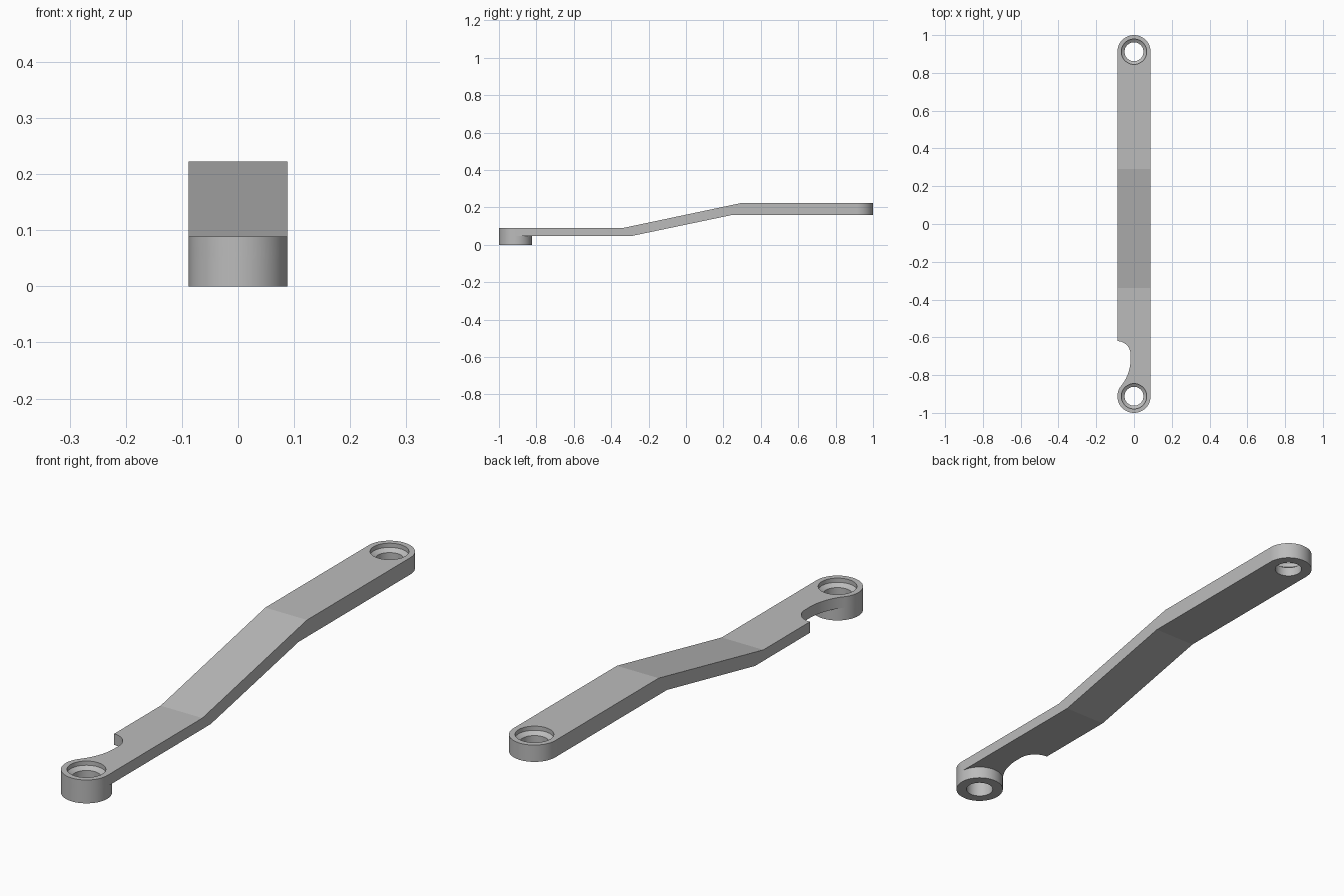
import bpy
import math

if "Cube" in bpy.data.objects:
    bpy.data.objects.remove(bpy.data.objects["Cube"])

R = 0.088            # half width and end radius
END = 1 - R          # distance of each bore from the middle
LOW_TOP, HIGH_TOP = 0.089, 0.222
SEG = 64

grey = bpy.data.materials.new("plain_grey")
grey.use_nodes = True
COLOUR = (0.5, 0.5, 0.5, 1)
grey.diffuse_color = COLOUR
grey.node_tree.nodes["Principled BSDF"].inputs["Base Color"].default_value = COLOUR


def arc(cx, cy, r, start, end, steps):
    """Points on an arc, angles in degrees."""
    angles = [math.radians(start + (end - start) * i / steps) for i in range(steps + 1)]
    return [(cx + r * math.cos(a), cy + r * math.sin(a)) for a in angles]


def loft(name, rings):
    """Closed solid through rings of equal point count."""
    n = len(rings[0])
    verts = [p for ring in rings for p in ring]
    faces = [list(range(n))[::-1], [len(verts) - n + i for i in range(n)]]
    for k in range(len(rings) - 1):
        for i in range(n):
            j = (i + 1) % n
            faces.append([k * n + i, k * n + j, (k + 1) * n + j, (k + 1) * n + i])
    mesh = bpy.data.meshes.new(name)
    mesh.from_pydata(verts, [], faces)
    mesh.materials.append(grey)
    obj = bpy.data.objects.new(name, mesh)
    bpy.context.collection.objects.link(obj)
    return obj


def turned(name, y, profile):
    """Round solid about a vertical axis from (radius, z) pairs."""
    return loft(name, [[(px, py, z) for px, py in arc(0, y, r, 0, 360, SEG)[:-1]]
                       for r, z in profile])


def combine(target, tool, operation):
    tool.hide_render = True
    mod = target.modifiers.new(operation.lower(), "BOOLEAN")
    mod.operation, mod.object, mod.solver = operation, tool, "EXACT"
    bpy.context.view_layer.objects.active = target
    bpy.ops.object.modifier_apply(modifier=mod.name)
    bpy.data.objects.remove(tool)


# Plan outline: rounded ends and the side notch that blends into the low end
join = 360 * 25 / SEG
blend = 0.22
ja = math.radians(join)
bx = (R + blend) * math.cos(ja)
by = -END + (R + blend) * math.sin(ja)
outline = arc(0, -END, R, join, 360, 39)
outline += arc(0, END, R, 0, 180, SEG // 2)
outline += arc(-R, -0.69, bx + blend + R, 90, 0, 16)
outline += arc(bx, by, blend, 0, join - 180, 10)[:-1]

# Side profile: low run, ramp, thicker high run
side = [(-1.1, 0.047), (-0.29, 0.047), (0.24, 0.158), (1.1, 0.158),
        (1.1, HIGH_TOP), (0.29, HIGH_TOP), (-0.34, LOW_TOP), (-1.1, LOW_TOP)]

arm = loft("offset_link_arm", [[(x, y, z) for x, y in outline] for z in (-0.1, 0.4)])
slab = loft("side_profile", [[(x, y, z) for y, z in side] for x in (-0.2, 0.2)])
combine(arm, slab, "INTERSECT")

# Deep round boss at the low end
combine(arm, turned("boss", -END, [(R, 0), (R, LOW_TOP)]), "UNION")

# Stepped bores at both ends
for y, top in ((-END, LOW_TOP), (END, HIGH_TOP)):
    bore = turned("bore", y, [(0.05, -0.1), (0.05, top - 0.028),
                              (0.067, top - 0.016), (0.067, top + 0.05)])
    combine(arm, bore, "DIFFERENCE")

bpy.ops.object.select_all(action="DESELECT")
arm.select_set(True)
bpy.context.view_layer.objects.active = arm
bpy.ops.object.shade_smooth_by_angle(angle=math.radians(10))
